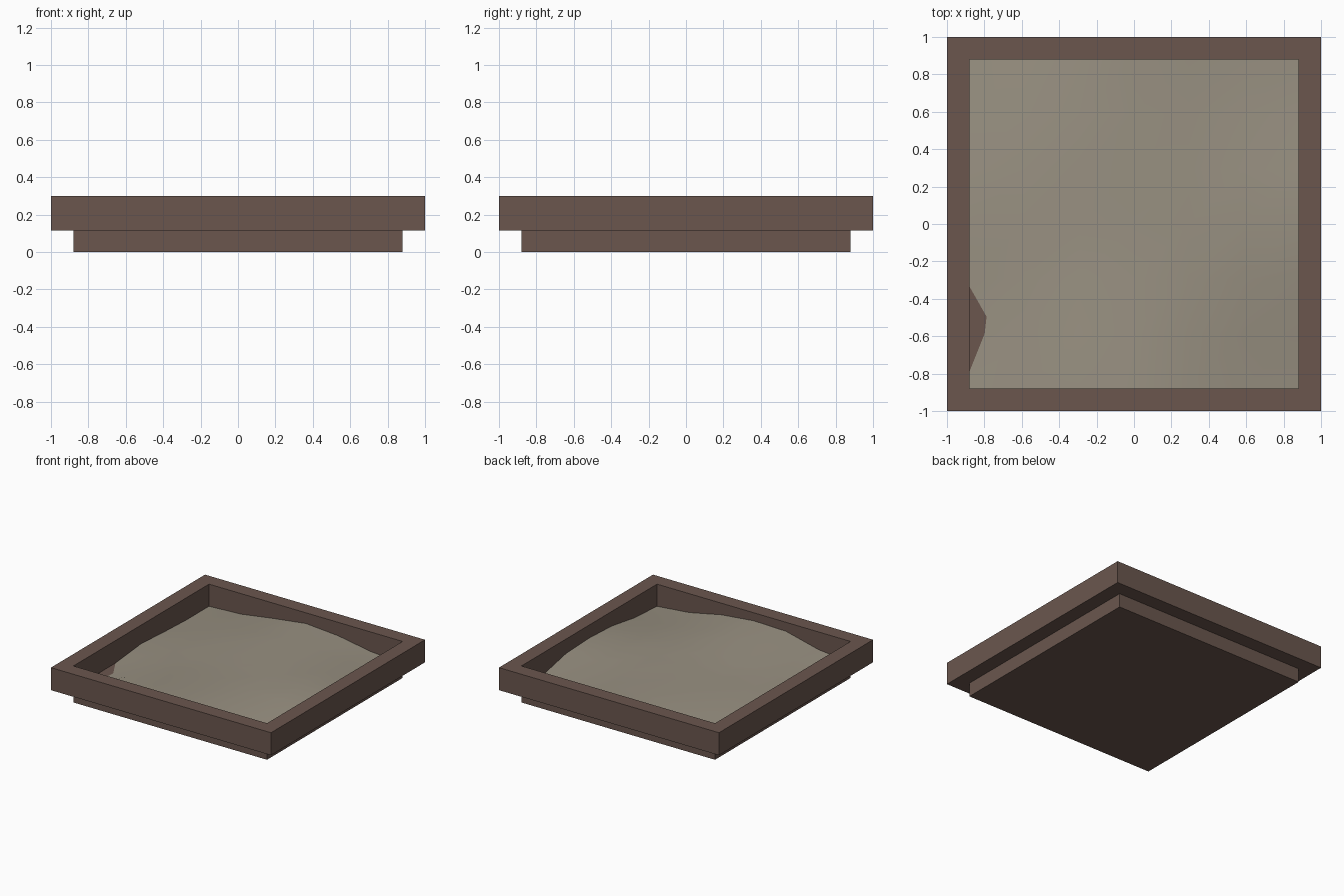
import bpy, bmesh

if "Cube" in bpy.data.objects:
    bpy.data.objects.remove(bpy.data.objects["Cube"])

OUTER, INNER = 1.0, 0.88      # half widths of rim and of base / opening
FLOOR, TOP = 0.115, 0.30      # heights of base top and rim top


def material(name, rgb):
    m = bpy.data.materials.new(name)
    m.diffuse_color = (*rgb, 1.0)
    m.use_nodes = True
    m.node_tree.nodes["Principled BSDF"].inputs["Base Color"].default_value = m.diffuse_color
    return m


def make_object(name, bm, mat, smooth=False):
    bmesh.ops.recalc_face_normals(bm, faces=bm.faces)
    for f in bm.faces:
        f.smooth = smooth
    mesh = bpy.data.meshes.new(name)
    bm.to_mesh(mesh)
    bm.free()
    mesh.materials.append(mat)
    ob = bpy.data.objects.new(name, mesh)
    bpy.context.collection.objects.link(ob)
    return ob


brown = material("dark brown wood", (0.145, 0.094, 0.076))
grey = material("grey sand", (0.315, 0.280, 0.220))

# Base slab
bm = bmesh.new()
bmesh.ops.create_cube(bm, size=1.0)
for v in bm.verts:
    v.co.x *= 2 * INNER
    v.co.y *= 2 * INNER
    v.co.z = (v.co.z + 0.5) * FLOOR
make_object("base_slab", bm, brown)

# Raised rim: rectangular section swept round the square
bm = bmesh.new()
section = [(OUTER, FLOOR), (OUTER, TOP), (INNER, TOP), (INNER, FLOOR)]
corners = [(-1, -1), (1, -1), (1, 1), (-1, 1)]
rings = [[bm.verts.new((sx * r, sy * r, z)) for r, z in section] for sx, sy in corners]
for i in range(4):
    a, b = rings[i], rings[(i + 1) % 4]
    for j in range(4):
        k = (j + 1) % 4
        bm.faces.new((a[j], b[j], b[k], a[k]))
make_object("rim_frame", bm, brown)

# Uneven sand bed: heights in rows from front to back, left to right
heights = [
    (.126, .155, .226, .234, .205, .145, .118),
    (.090, .180, .210, .220, .200, .160, .135),
    (.119, .170, .190, .205, .200, .190, .180),
    (.147, .170, .185, .195, .200, .197, .193),
    (.130, .170, .190, .200, .200, .190, .182),
    (.118, .160, .185, .200, .195, .165, .122),
    (.118, .132, .175, .212, .190, .140, .118),
]
bm = bmesh.new()
n = len(heights) - 1
grid = [[bm.verts.new((INNER * (2 * i / n - 1), INNER * (2 * j / n - 1), h))
         for i, h in enumerate(row)] for j, row in enumerate(heights)]
for j in range(n):
    for i in range(n):
        bm.faces.new((grid[j][i], grid[j][i + 1], grid[j + 1][i + 1], grid[j + 1][i]))
sand = make_object("sand_bed", bm, grey, smooth=True)
if sand.data.polygons[0].normal.z < 0:
    sand.data.flip_normals()
